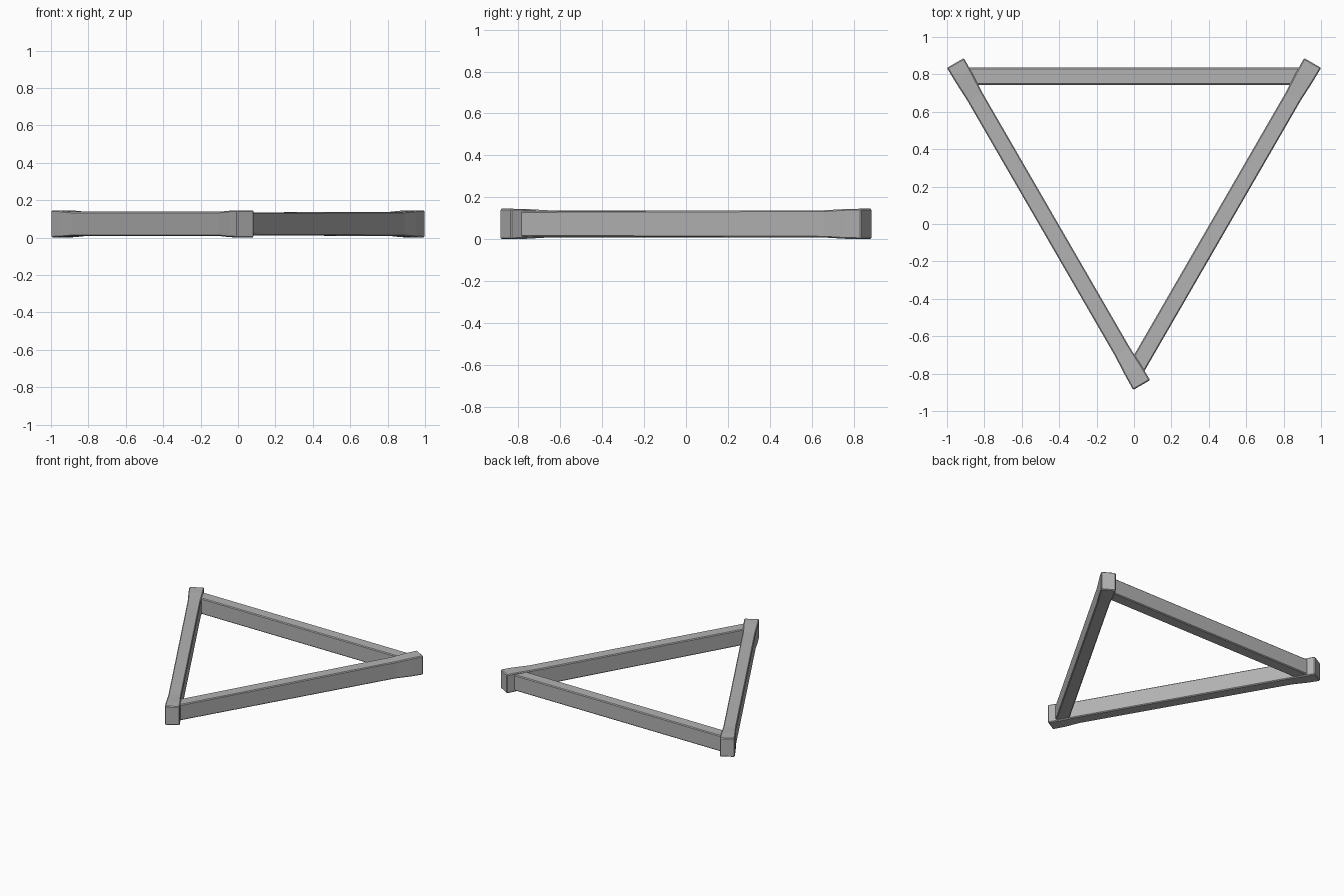
import bpy, bmesh, math
from mathutils import Vector

if "Cube" in bpy.data.objects:
    bpy.data.objects.remove(bpy.data.objects["Cube"])

grey = bpy.data.materials.new("grey")
grey.diffuse_color = (0.45, 0.45, 0.45, 1)
grey.use_nodes = True
grey.node_tree.nodes["Principled BSDF"].inputs["Base Color"].default_value = grey.diffuse_color

MID_Z = 0.0735


def beam(name, start, end, sections):
    """Straight bar; each section is (distance from start, half width, half height)."""
    a, b = Vector((*start, MID_Z)), Vector((*end, MID_Z))
    along = (b - a).normalized()
    side = Vector((-along.y, along.x, 0))
    up = Vector((0, 0, 1))
    bm = bmesh.new()
    rings = []
    for d, w, h in sections:
        c = a + along * d
        rings.append([bm.verts.new(c + side * w * i + up * h * j)
                      for i, j in ((-1, -1), (1, -1), (1, 1), (-1, 1))])
    for r, s in zip(rings, rings[1:]):
        for k in range(4):
            n = (k + 1) % 4
            bm.faces.new((r[k], r[n], s[n], s[k]))
    bm.faces.new(rings[0])
    bm.faces.new(rings[-1])
    bmesh.ops.recalc_face_normals(bm, faces=bm.faces)
    mesh = bpy.data.meshes.new(name)
    bm.to_mesh(mesh)
    bm.free()
    mesh.materials.append(grey)
    ob = bpy.data.objects.new(name, mesh)
    bpy.context.collection.objects.link(ob)
    # small worn edges
    bev = ob.modifiers.new("edge", 'BEVEL')
    bev.width = 0.006
    bev.segments = 1
    bev.angle_limit = math.radians(40)
    return ob


END = (0.0525, 0.0725)    # flared tip half sizes
BODY = (0.0455, 0.065)    # plain body half sizes

# left bar, flared at both tips
p, q = (-0.955, 0.861), (0.041, -0.861)
L = math.dist(p, q)
beam("left_bar", p, q, [(0, *END), (0.09, 0.051, 0.071), (0.21, *BODY),
                        (L - 0.21, *BODY), (L - 0.09, 0.051, 0.071), (L, *END)])

# right bar, flared at the back tip and let into the left bar at the front
p, q = (0.955, 0.861), (0.0, -0.792)
L = math.dist(p, q)
beam("right_bar", p, q, [(0, *END), (0.09, 0.051, 0.071), (0.21, *BODY),
                         (L, 0.0455, 0.061)])

# back bar, let into both side bars
beam("back_bar", (-0.9, 0.79), (0.9, 0.79), [(0, 0.0455, 0.061), (1.8, 0.0455, 0.061)])
